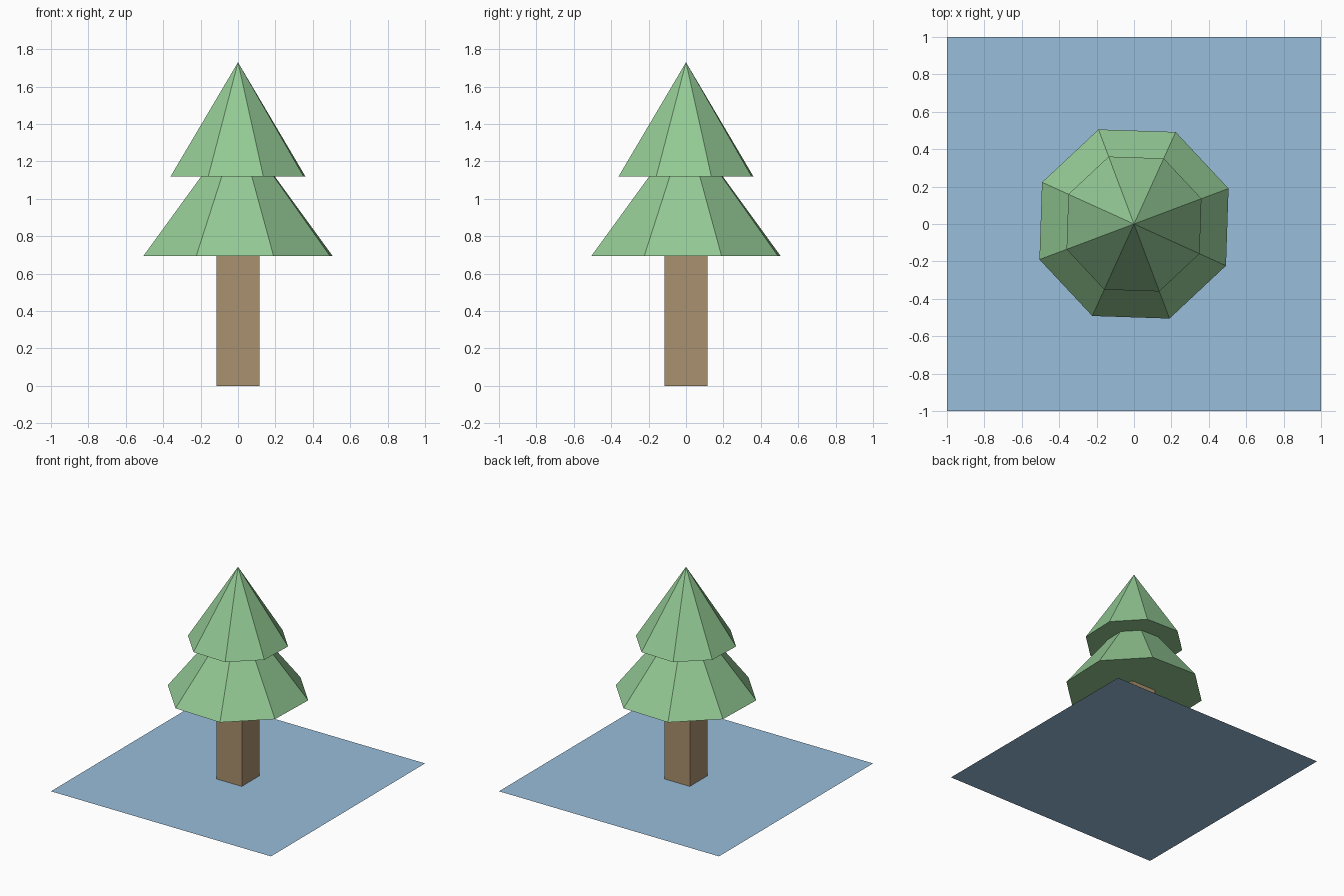
import bpy
import bmesh
import math

if "Cube" in bpy.data.objects:
    bpy.data.objects.remove(bpy.data.objects["Cube"], do_unlink=True)


def linear(channel):
    c = channel / 255
    return c / 12.92 if c <= 0.04 else ((c + 0.055) / 1.055) ** 2.4


def make_material(name, rgb):
    mat = bpy.data.materials.new(name)
    mat.use_nodes = True
    color = (*[linear(c) for c in rgb], 1)
    mat.diffuse_color = color
    mat.node_tree.nodes["Principled BSDF"].inputs["Base Color"].default_value = color
    return mat


blue = make_material("ground blue", (153, 190, 219))
brown = make_material("bark brown", (170, 145, 110))
green = make_material("leaf green", (147, 201, 148))


def finish(name, mat):
    obj = bpy.context.object
    obj.name = name
    obj.data.materials.append(mat)
    return obj


def foliage(name, radius, base, tip):
    # closed eight-sided cone, turned slightly about the trunk
    bpy.ops.mesh.primitive_cone_add(
        vertices=8, radius1=radius, radius2=0, depth=tip - base,
        location=(0, 0, (base + tip) / 2), rotation=(0, 0, math.radians(20.6)))
    return finish(name, green)


# Flat square ground sheet
bpy.ops.mesh.primitive_plane_add(size=2)
finish("ground", blue)

# Square trunk, open where it meets the ground sheet
trunk_height = 0.695
bpy.ops.mesh.primitive_cube_add(size=1, location=(0, 0, trunk_height / 2))
trunk = finish("trunk", brown)
bm = bmesh.new()
bm.from_mesh(trunk.data)
bm.normal_update()
bmesh.ops.delete(bm, geom=[f for f in bm.faces if f.normal.z < -0.5], context="FACES_ONLY")
bmesh.ops.scale(bm, vec=(0.23, 0.23, trunk_height), verts=bm.verts)
# Keep the hidden top just inside the foliage
for v in bm.verts:
    if v.co.z > 0:
        v.co.z += 0.02
bm.to_mesh(trunk.data)
bm.free()

# Two tiers of foliage
foliage("lower_foliage", 0.54, trunk_height, 1.39)
foliage("upper_foliage", 0.385, 1.12, 1.73)
